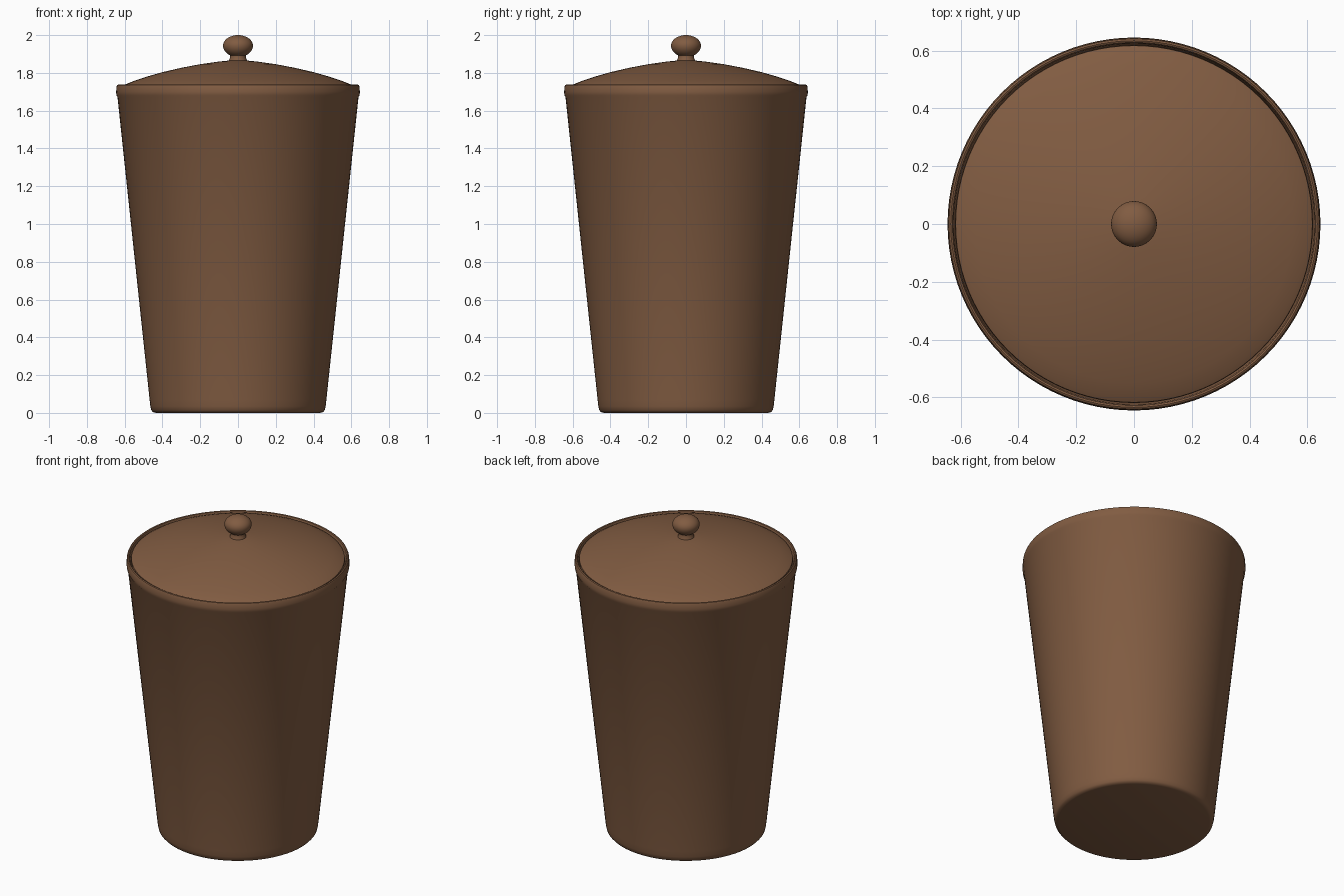
import bpy, bmesh, math

if "Cube" in bpy.data.objects:
    bpy.data.objects.remove(bpy.data.objects["Cube"])

SEGMENTS = 96

brown = bpy.data.materials.new("warm_brown")
brown.diffuse_color = (0.22, 0.107, 0.054, 1.0)
brown.use_nodes = True
brown.node_tree.nodes["Principled BSDF"].inputs["Base Color"].default_value = brown.diffuse_color


def lathe(name, profile, angle=35):
    """Revolve an (r, z) profile round the z axis."""
    bm = bmesh.new()
    verts = [bm.verts.new((r, 0, z)) for r, z in profile]
    edges = [bm.edges.new(pair) for pair in zip(verts, verts[1:])]
    bmesh.ops.spin(bm, geom=verts + edges, cent=(0, 0, 0), axis=(0, 0, 1),
                   angle=math.tau, steps=SEGMENTS, use_duplicate=False)
    bmesh.ops.remove_doubles(bm, verts=bm.verts, dist=1e-5)
    bmesh.ops.recalc_face_normals(bm, faces=bm.faces)
    mesh = bpy.data.meshes.new(name)
    bm.to_mesh(mesh)
    bm.free()
    mesh.materials.append(brown)
    obj = bpy.data.objects.new(name, mesh)
    bpy.context.collection.objects.link(obj)
    bpy.ops.object.select_all(action='DESELECT')
    obj.select_set(True)
    bpy.context.view_layer.objects.active = obj
    bpy.ops.object.shade_smooth_by_angle(angle=math.radians(angle))
    return obj


# Tapered pot with rounded foot, shallow rim band and hollow inside
lathe("pot", [
    (0, 0), (0.435, 0), (0.450, 0.004), (0.459, 0.014), (0.464, 0.035),
    (0.468, 0.07), (0.638, 1.672), (0.644, 1.682), (0.645, 1.70),
    (0.643, 1.728), (0.640, 1.735), (0.634, 1.738), (0.628, 1.735),
    (0.624, 1.722), (0.620, 1.68), (0.44, 0.04), (0, 0.04)])

# Domed lid seated just inside the rim
lathe("lid", [
    (0, 1.69), (0.612, 1.69), (0.619, 1.715), (0.617, 1.728),
    (0.60, 1.738), (0.55, 1.758), (0.48, 1.781), (0.40, 1.804),
    (0.30, 1.827), (0.20, 1.846), (0.10, 1.860), (0, 1.870)])

# Knob: short flared neck and a slightly flattened ball
ball = [(0.079 * math.cos(a), 1.945 + (0.055 if a > 0 else 0.062) * math.sin(a))
        for a in (math.radians(-58 + 148 * i / 18) for i in range(18))]
lathe("knob", [(0, 1.855), (0.048, 1.86), (0.046, 1.872), (0.041, 1.882)]
      + ball + [(0, 2.0)])
